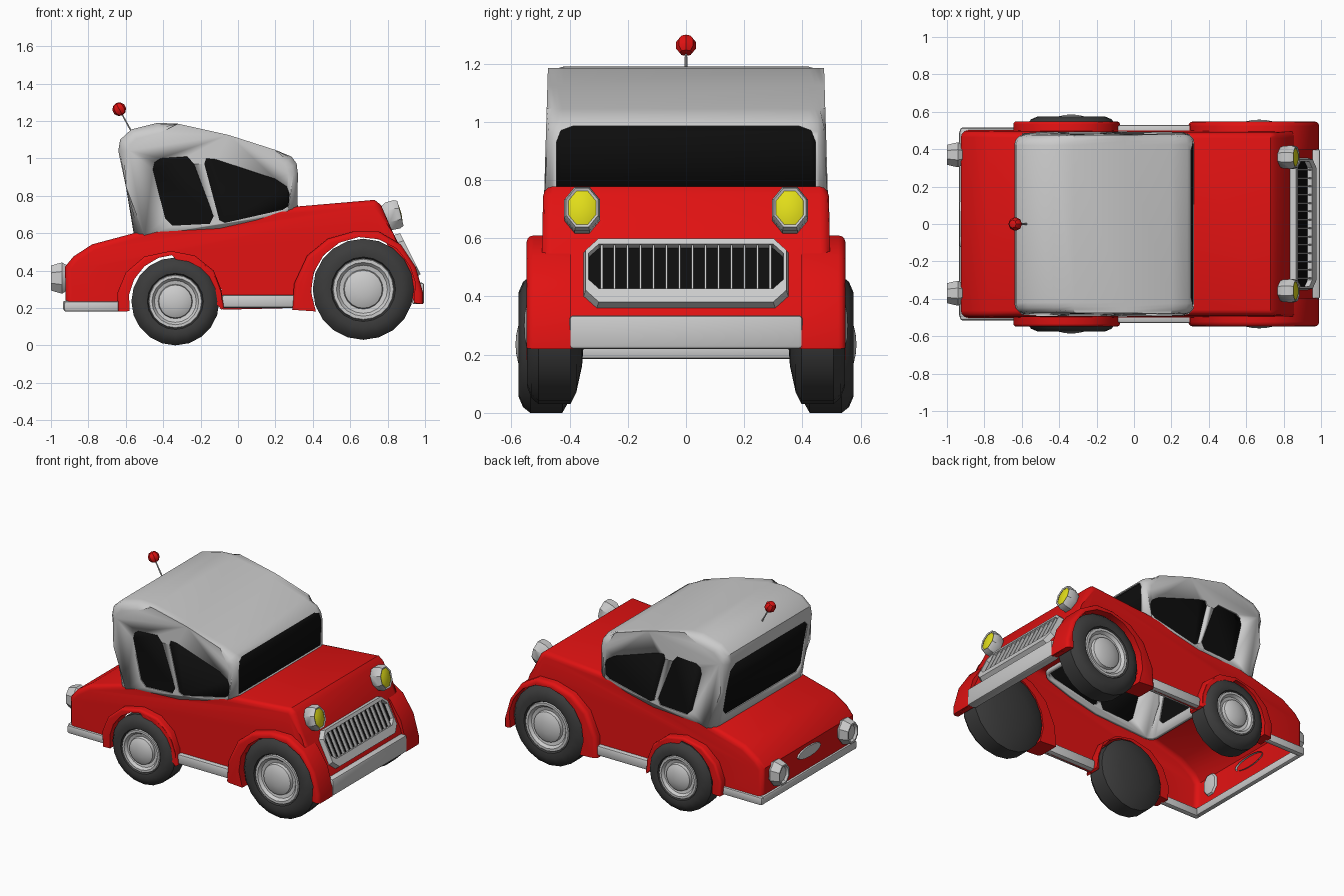
import bpy, bmesh
from math import pi, sin, cos, radians
from mathutils import Matrix, Vector

if "Cube" in bpy.data.objects:
    bpy.data.objects.remove(bpy.data.objects["Cube"])


def colour(name, r, g, b):
    m = bpy.data.materials.new(name)
    m.diffuse_color = (r, g, b, 1)
    m.use_nodes = True
    m.node_tree.nodes["Principled BSDF"].inputs["Base Color"].default_value = m.diffuse_color
    return m


RED = colour("red_paint", 0.75, 0.006, 0.006)
BLACK = colour("dark_glass", 0.004, 0.004, 0.004)
RUBBER = colour("rubber", 0.045, 0.045, 0.045)
YELLOW = colour("lamp_yellow", 0.75, 0.72, 0.01)


def finish(bm, name, mat=None, mirror=False, matrix=None):
    bmesh.ops.remove_doubles(bm, verts=bm.verts, dist=1e-5)
    bmesh.ops.recalc_face_normals(bm, faces=bm.faces)
    if matrix:
        bm.transform(matrix)
    me = bpy.data.meshes.new(name)
    bm.to_mesh(me)
    bm.free()
    if mat:
        me.materials.append(mat)
    ob = bpy.data.objects.new(name, me)
    bpy.context.collection.objects.link(ob)
    if mirror:
        mod = ob.modifiers.new("mirror", 'MIRROR')
        mod.use_axis = (False, True, False)
        mod.use_clip = False
        mod.use_mirror_merge = False
    return ob


def add_prism(bm, pts, lo, hi, axis='Y'):
    """Extrude a profile from lo to hi; lo and hi are functions of height."""
    def put(p, f):
        return bm.verts.new((p[0], f(p[1]), p[1]) if axis == 'Y' else (f(p[1]), p[0], p[1]))
    return [put(p, lo) for p in pts], [put(p, hi) for p in pts]


def prism(bm, pts, lo, hi, axis='Y', skip=(), bevel=0, bevel_edges=None, sides=(0, 1)):
    rows = add_prism(bm, pts, lo, hi, axis)
    a, b = rows
    bm.faces.new(a)
    bm.faces.new(b[::-1])
    edges, n = [], len(pts)
    for i in range(n):
        if i in skip:
            continue
        j = (i + 1) % n
        bm.faces.new((a[i], b[i], b[j], a[j]))
        if bevel and (bevel_edges is None or i in bevel_edges):
            edges += [bm.edges.get((rows[s][i], rows[s][j])) for s in sides]
    if bevel:
        bmesh.ops.bevel(bm, geom=edges, offset=bevel, segments=3, profile=0.5,
                        affect='EDGES', clamp_overlap=True)


def lathe(name, prof, n, matrix, mat=None, mirror=False):
    bm = bmesh.new()
    rings = [[bm.verts.new((r * cos(2 * pi * k / n), r * sin(2 * pi * k / n), h))
              for k in range(n)] for r, h in prof]
    for p, q in zip(rings, rings[1:]):
        for k in range(n):
            bm.faces.new((p[k], p[(k + 1) % n], q[(k + 1) % n], q[k]))
    return finish(bm, name, mat, mirror, matrix)


def box(name, x, y, z, bevel=0.012, mat=None, mirror=False, matrix=None):
    bm = bmesh.new()
    bmesh.ops.create_cube(bm, size=1)
    for v in bm.verts:
        v.co = [(r[0] + r[1]) / 2 + c * (r[1] - r[0]) for c, r in zip(v.co, (x, y, z))]
    if bevel:
        bmesh.ops.bevel(bm, geom=bm.edges[:], offset=bevel, segments=2, profile=0.5, affect='EDGES')
    return finish(bm, name, mat, mirror, matrix)


def arc(cx, cz, r, a0, a1, n):
    return [(cx + r * cos(radians(a0 + (a1 - a0) * i / n)),
             cz + r * sin(radians(a0 + (a1 - a0) * i / n))) for i in range(n + 1)]


# Lower body: open underneath and below the cabin, wheel arches in its lower edge
hood = [(0.98, 0.22), (0.95, 0.36), (0.83, 0.60), (0.765, 0.75), (0.73, 0.778), (0.31, 0.742)]
belt = [(0.1, 0.67), (-0.1, 0.625), (-0.555, 0.60)]
trunk = [(-0.78, 0.54), (-0.88, 0.475), (-0.925, 0.42), (-0.92, 0.20)]
lower = ([(-0.60, 0.19)] + arc(-0.335, 0.235, 0.255, 190, -10, 8)
         + arc(0.67, 0.30, 0.285, 200, -15, 8))
pts = hood + belt + trunk + lower
nb = len(hood) + len(belt) - 1
open_edges = set(range(len(hood) - 1, nb)) | set(range(nb + len(trunk), len(pts)))
width = lambda z: 0.502 - 0.02 * (z - 0.2)
bm = bmesh.new()
prism(bm, pts, lambda z: -width(z), width, skip=open_edges, bevel=0.045)
finish(bm, "lower_body", RED)

# Cabin shell with window openings
roof = [(0.32, 0.72), (0.325, 0.92), (0.315, 0.97), (0.285, 1.01), (0.20, 1.045), (-0.05, 1.125),
        (-0.32, 1.185), (-0.43, 1.19), (-0.57, 1.155), (-0.63, 1.10), (-0.64, 1.04),
        (-0.60, 0.85), (-0.555, 0.58)]
cab_pts = roof + [(-0.1, 0.605), (0.1, 0.65)]
cab_w = lambda z: 0.492 - 0.03 * (z - 0.6)


def cabin(name, mat=None):
    b = bmesh.new()
    prism(b, cab_pts, lambda z: -cab_w(z), cab_w,
          skip=range(len(roof) - 1, len(cab_pts)), bevel=0.055)
    return finish(b, name, mat)


rear_side = [(-0.455, 0.94), (-0.445, 0.98), (-0.415, 1.0), (-0.27, 1.01), (-0.235, 0.97),
             (-0.13, 0.69), (-0.15, 0.65), (-0.35, 0.64), (-0.39, 0.68)]
front_side = [(-0.18, 0.97), (-0.17, 1.0), (-0.12, 0.995), (0.2, 0.89), (0.26, 0.85), (0.275, 0.81),
              (0.27, 0.745), (0.24, 0.725), (-0.07, 0.655), (-0.1, 0.67)]
wind = [(0.445, 0.75), (0.445, 0.93), (0.43, 0.97), (0.39, 0.985)]
rear = [(0.38, 0.66), (0.42, 0.70), (0.415, 0.98), (0.37, 1.02)]
both = lambda h: h + [(-y, z) for y, z in reversed(h)]
cut = bmesh.new()
for p in (rear_side, front_side):
    prism(cut, p, lambda z: 0.45, lambda z: 0.6)
    prism(cut, p, lambda z: -0.6, lambda z: -0.45)
prism(cut, both(wind), lambda z: 0.2, lambda z: 0.5, 'X')
prism(cut, both(rear), lambda z: -0.8, lambda z: -0.48, 'X')
cutter = finish(cut, "window_cutter")
cutter.hide_render = True
cutter.display_type = 'WIRE'

for name, mat, thick, op in (("cabin", None, 0.02, 'DIFFERENCE'), ("windows", BLACK, 0.006, 'INTERSECT')):
    ob = cabin(name, mat)
    if mat:
        d = ob.modifiers.new("recess", 'DISPLACE')
        d.strength, d.mid_level = -0.007, 0
    s = ob.modifiers.new("thickness", 'SOLIDIFY')
    s.thickness, s.offset = thick, -1
    m = ob.modifiers.new("openings", 'BOOLEAN')
    m.operation, m.object, m.solver = op, cutter, 'EXACT'

# Fenders
front_out = [(0.29, 0.19), (0.30, 0.33), (0.37, 0.48), (0.48, 0.57), (0.62, 0.61), (0.75, 0.61),
             (0.87, 0.54), (0.95, 0.42), (0.99, 0.28), (0.99, 0.22)]
front_in = arc(0.67, 0.30, 0.28, -15, 205, 10)
rear_out = [(-0.64, 0.18), (-0.645, 0.28), (-0.60, 0.39), (-0.50, 0.475), (-0.36, 0.505),
            (-0.23, 0.48), (-0.13, 0.40), (-0.09, 0.30), (-0.075, 0.20)]
rear_in = arc(-0.335, 0.235, 0.25, -10, 192, 10)
for name, out, inn, y0 in (("front_fenders", front_out, front_in, 0.395),
                           ("rear_fenders", rear_out, rear_in, 0.44)):
    bm = bmesh.new()
    prism(bm, out + inn, lambda z: y0, lambda z: 0.548, bevel=0.025,
          bevel_edges=range(len(out) - 1), sides=(1,))
    finish(bm, name, RED, True)

# Wheels
tyre = [(0, 0.375), (0.12, 0.385), (0.2, 0.405), (0.235, 0.425), (0.235, 0.535), (0.215, 0.56),
        (0.18, 0.575), (0.15, 0.57), (0.138, 0.545), (0.12, 0.53)]
rim = [(0.145, 0.55), (0.14, 0.568), (0.125, 0.568), (0.112, 0.55), (0.092, 0.545),
       (0.088, 0.565), (0.07, 0.575), (0.035, 0.583), (0, 0.586)]
for pos, x, z, s, dy in (("rear", -0.335, 0.235, 1, 0), ("front", 0.67, 0.30, 1.15, -0.028)):
    mx = (Matrix.Translation((x, dy, z)) @ Matrix.Rotation(-pi / 2, 4, 'X')
          @ Matrix.Diagonal((s, s, 1, 1)))
    lathe(pos + "_tyres", tyre, 20, mx, RUBBER, True)
    lathe(pos + "_wheel_rims", rim, 20, mx, None, True)

# Bumpers and sills
box("front_bumper", (0.93, 0.995), (-0.40, 0.40), (0.22, 0.335))
box("rear_bumper", (-0.935, -0.90), (-0.50, 0.50), (0.185, 0.24))
box("rear_bumper_sides", (-0.93, -0.62), (0.475, 0.515), (0.18, 0.235), mirror=True)
box("side_sills", (-0.09, 0.31), (0.47, 0.53), (0.2, 0.27), 0.015, mirror=True)

# Grille lying on the sloping nose
up, nor = Vector((-0.12, 0, 0.24)).normalized(), Vector((0.24, 0, 0.12)).normalized()
plane = Matrix(((0, up.x, nor.x, 0.89), (1, 0, 0, 0), (0, up.z, nor.z, 0.475), (0, 0, 0, 1)))


def octagon(w, top, bot, c):
    return [(w, bot + c), (w, top - c), (w - c, top), (c - w, top),
            (-w, top - c), (-w, bot + c), (c - w, bot), (w - c, bot)]


bm = bmesh.new()
loops = [[bm.verts.new((u, v, h)) for u, v in octagon(w, t, b, c)]
         for w, t, b, c, h in ((0.352, 0.128, -0.13, 0.045, 0), (0.345, 0.122, -0.122, 0.045, 0.035),
                               (0.335, 0.10, -0.07, 0.035, 0.035), (0.333, 0.098, -0.068, 0.035, 0.006))]
for p, q in zip(loops, loops[1:]):
    for k in range(8):
        bm.faces.new((p[k], p[(k + 1) % 8], q[(k + 1) % 8], q[k]))
finish(bm, "grille_frame", None, False, plane)
bm = bmesh.new()
bm.faces.new([bm.verts.new((u, v, 0.009)) for u, v in octagon(0.338, 0.102, -0.072, 0.035)])
finish(bm, "grille_backing", BLACK, False, plane)
for i in range(14):
    u = -0.29 + i * 0.58 / 13
    box("grille_bar", (u - 0.004, u + 0.004), (-0.07, 0.10), (0.008, 0.03), 0, None, False, plane)

# Headlamps and tail lamps
oval = Matrix.Diagonal((1, 0.8, 1, 1)) @ Matrix.Rotation(pi / 8, 4, 'Z')
mx = Matrix.Translation((0.825, 0.357, 0.695)) @ Matrix.Rotation(radians(76), 4, 'Y') @ oval
lathe("headlamp_housings", [(0, -0.06), (0.06, -0.055), (0.082, -0.02), (0.084, 0.025),
                            (0.074, 0.045), (0.064, 0.04)], 8, mx, None, True)
lathe("headlamp_lenses", [(0.066, 0.038), (0.045, 0.046), (0, 0.05)], 8, mx, YELLOW, True)
mx = Matrix.Translation((-0.93, 0.37, 0.36)) @ Matrix.Rotation(-pi / 2, 4, 'Y') @ oval
lathe("tail_lamps", [(0, -0.03), (0.07, -0.02), (0.09, 0.01), (0.085, 0.03), (0.072, 0.07),
                     (0.06, 0.07), (0.05, 0.055), (0, 0.06)], 8, mx, None, True)

# Trunk handle
mx = Matrix.Translation((-0.923, 0, 0.36)) @ Matrix.Rotation(-pi / 2, 4, 'Y') @ Matrix.Diagonal((0.3, 1, 1, 1))
lathe("trunk_handle", [(0.13, -0.01), (0.12, 0.01), (0, 0.014)], 16, mx)

# Aerial with ball
ball = Vector((-0.635, 0, 1.263))
tilt = Vector((-0.06, 0, 0.11)).to_track_quat('Z', 'Y').to_matrix().to_4x4()
mx = Matrix.Translation(ball) @ tilt
lathe("aerial", [(0.005, -0.15), (0.004, 0)], 6, mx)
lathe("aerial_ball", [(0.037 * sin(pi * k / 5), 0.037 * -cos(pi * k / 5)) for k in range(6)], 8, mx, RED)

bpy.ops.object.select_all(action='SELECT')
bpy.context.view_layer.objects.active = bpy.data.objects["lower_body"]
bpy.ops.object.shade_smooth_by_angle(angle=radians(35))
